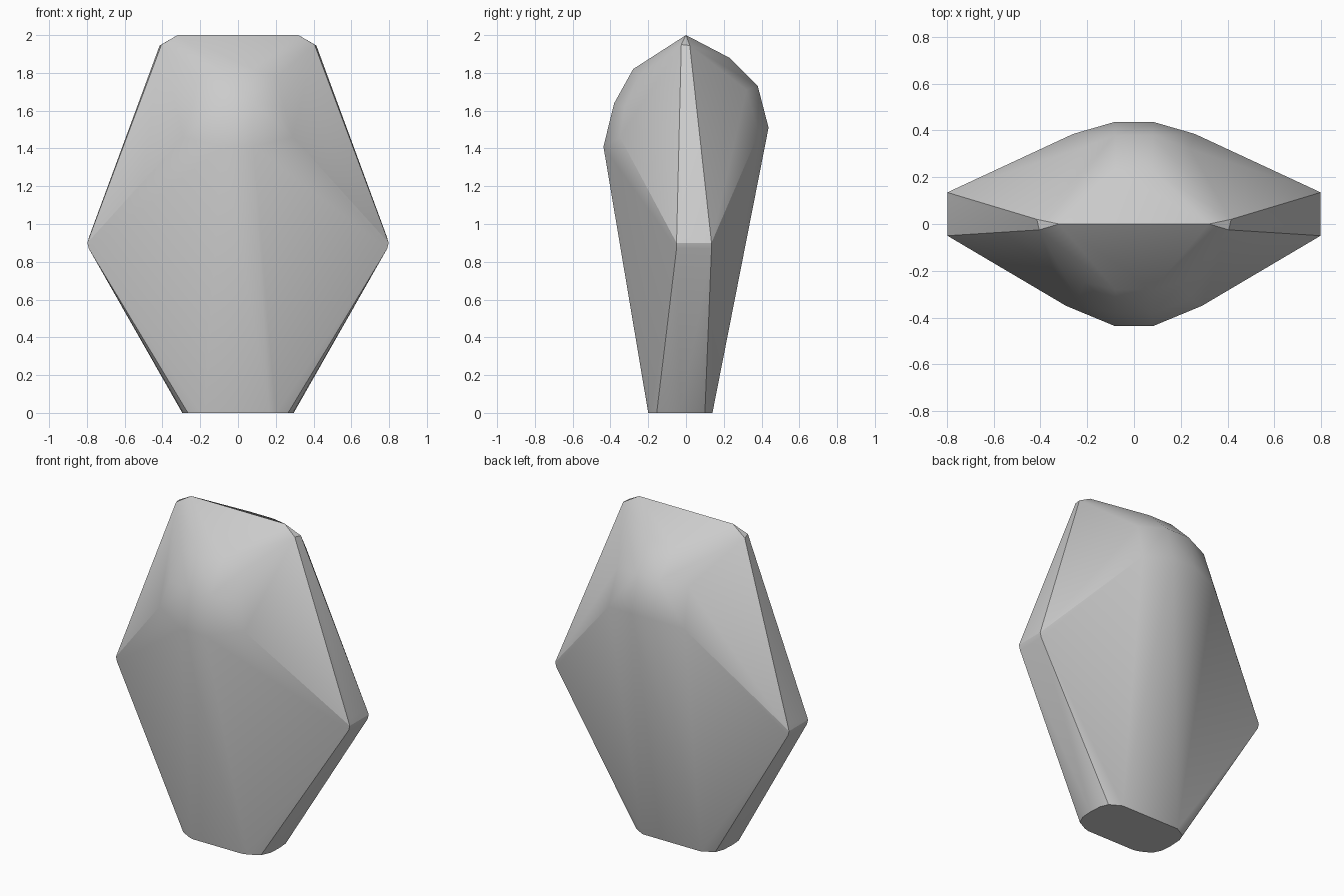
import bpy, bmesh

if "Cube" in bpy.data.objects:
    bpy.data.objects.remove(bpy.data.objects["Cube"])

# Key points of one half, grouped by region; mirrored across x
top_corner = [(0.32, 0.0, 2.0), (0.405, -0.025, 1.95), (0.415, 0.02, 1.945)]
front_bulge = [(0.08, -0.28, 1.82), (0.21, -0.25, 1.78), (0.08, -0.38, 1.64),
               (0.24, -0.325, 1.62), (0.08, -0.437, 1.41), (0.29, -0.35, 1.46)]
back_bulge = [(0.08, 0.23, 1.88), (0.08, 0.38, 1.73), (0.24, 0.32, 1.71),
              (0.08, 0.437, 1.51), (0.26, 0.385, 1.48)]
side_tip = [(0.787, -0.03, 0.935), (0.787, 0.11, 0.935), (0.798, -0.05, 0.9),
            (0.798, 0.135, 0.9), (0.79, -0.05, 0.87), (0.79, 0.135, 0.87)]
foot = [(0.165, -0.2, 0), (0.2, -0.19, 0), (0.265, -0.155, 0), (0.29, -0.1, 0),
        (0.295, -0.03, 0), (0.29, 0.05, 0), (0.27, 0.1, 0), (0.2, 0.14, 0)]

# Faceted shell stretched over all the regions
bm = bmesh.new()
for x, y, z in top_corner + front_bulge + back_bulge + side_tip + foot:
    for side in (-1, 1):
        bm.verts.new((side * x, y, z))
hull = bmesh.ops.convex_hull(bm, input=bm.verts)
loose = [v for v in bm.verts if not v.link_faces]
bmesh.ops.delete(bm, geom=loose, context='VERTS')
bmesh.ops.recalc_face_normals(bm, faces=bm.faces)

mesh = bpy.data.meshes.new("faceted_shell")
bm.to_mesh(mesh)
bm.free()
shell = bpy.data.objects.new("faceted_shell", mesh)
bpy.context.collection.objects.link(shell)

# Soft shading with the sharp creases kept
bpy.context.view_layer.objects.active = shell
shell.select_set(True)
bpy.ops.object.shade_smooth_by_angle(angle=0.5)
